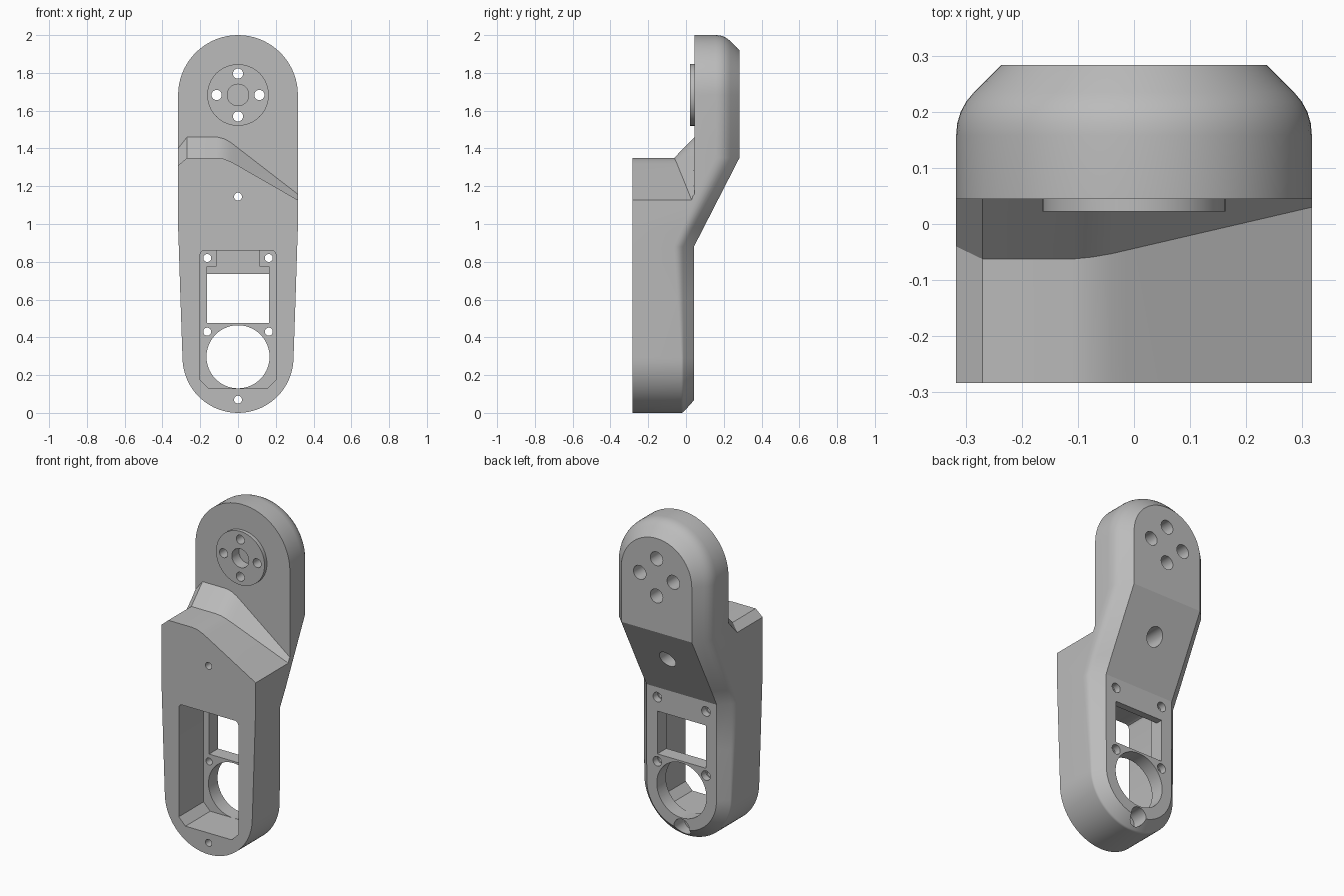
import bpy, bmesh
from math import sin, cos, pi

if "Cube" in bpy.data.objects:
    bpy.data.objects.remove(bpy.data.objects["Cube"])

grey = bpy.data.materials.new("plain grey")
grey.use_nodes = True
colour = (0.5, 0.5, 0.5, 1)
grey.diffuse_color = colour
grey.node_tree.nodes["Principled BSDF"].inputs["Base Color"].default_value = colour

FRONT, PLATE = -0.283, 0.045          # front of the thick lower half, front of the upper plate
TOP_Z, TOP_R = 1.683, 0.317           # upper rounded end
LOW_Z, LOW_R = 0.294, 0.294           # lower rounded end


def make_object(name, bm):
    bmesh.ops.recalc_face_normals(bm, faces=bm.faces)
    mesh = bpy.data.meshes.new(name)
    bm.to_mesh(mesh)
    bm.free()
    mesh.materials.append(grey)
    obj = bpy.data.objects.new(name, mesh)
    bpy.context.collection.objects.link(obj)
    return obj


def loft(name, rings, cap_strips=False):
    """Skin closed rings of equal length and close both ends."""
    bm = bmesh.new()
    rows = [[bm.verts.new(p) for p in ring] for ring in rings]
    n = len(rows[0])
    for a, b in zip(rows, rows[1:]):
        for i in range(n):
            j = (i + 1) % n
            bm.faces.new((a[i], a[j], b[j], b[i]))
    bm.faces.new(rows[0])
    last = rows[-1]
    if cap_strips:                    # bent cap: flat strips from side to side
        for i in range(n // 2):
            quad = [last[i], last[i + 1], last[n - i - 1], last[-i]]
            bm.faces.new(list(dict.fromkeys(quad)))
    else:
        bm.faces.new(last)
    return make_object(name, bm)


def prism(name, points, y0, y1):
    return loft(name, [[(x, y, z) for x, z in points] for y in (y0, y1)])


def circle(x, z, r, n=40):
    return [(x + r * cos(2 * pi * i / n), z + r * sin(2 * pi * i / n)) for i in range(n)]


def box(x, z0, z1):
    return [(-x, z0), (x, z0), (x, z1), (-x, z1)]


def combine(target, tool, operation):
    mod = target.modifiers.new("combine", 'BOOLEAN')
    mod.operation, mod.solver, mod.object = operation, 'EXACT', tool
    bpy.context.view_layer.objects.active = target
    bpy.ops.object.modifier_apply(modifier=mod.name)
    bpy.data.objects.remove(tool)


def blend(z, z0, z1, a, b):
    t = min(1, max(0, (z - z0) / (z1 - z0)))
    return a + (b - a) * t


# Right half of the outline, bottom to top: (centre z, radius or x, angle)
STEPS = 18
half = [(LOW_Z, LOW_R, -pi / 2 * (1 - i / STEPS)) for i in range(STEPS + 1)]
half += [(0.6, 0.3045, 0), (0.88, 0.3135, 0), (0.98, TOP_R, 0), (1.35, TOP_R, 0)]
half += [(TOP_Z, TOP_R, pi / 2 * i / STEPS) for i in range(STEPS + 1)]


def outline(u=None):
    """Outline at the front, or along the rounded back chamfer for u in 0..1 (2 = inner edge)."""
    right = []
    for zc, r, a in half:
        c = blend(zc, 0.3, 0.95, 0.06, 0.08)
        t = blend(zc, 0.3, 1.35, 0.008, 0.045)
        if u is None:
            inset, drop = 0, None
        elif u == 2:
            inset, drop = c, 0
        else:
            inset = u * u * t * 0.707
            drop = c + (1 - u) ** 2 * t - u * u * t * 0.707
        x, z = (r - inset) * cos(a), zc + (r - inset) * sin(a)
        y = FRONT if drop is None else blend(z, 0.88, 1.35, 0.042, 0.283) - drop
        right.append((0 if abs(x) < 1e-6 else x, y, z))
    return right + [(-x, y, z) for x, y, z in right[-2:0:-1]]


# Cranked arm body with chamfered back
arm = loft("arm_body", [outline(u) for u in (None, 0, 0.25, 0.5, 0.75, 1, 2)], True)

# Step above the thick lower half: x, lip y, lip z, slope top z
step = [(-0.364, -0.0175, 1.27, 1.34), (-0.27, -0.0625, 1.35, 1.46),
        (-0.11, -0.0625, 1.35, 1.46), (-0.075, -0.059, 1.345, 1.452),
        (-0.04, -0.053, 1.331, 1.433), (-0.01, -0.046, 1.315, 1.41),
        (0.35, 0.0376, 1.108, 1.132)]
combine(arm, loft("step_cutter", [
    [(x, -0.6, z), (x, y, z), (x, PLATE, top), (x, PLATE, 2.4), (x, -0.6, 2.4)]
    for x, y, z, top in step]), 'DIFFERENCE')

# Raised mounting disc
combine(arm, prism("mounting_disc", circle(0, TOP_Z, 0.163, 64), 0.022, 0.08), 'UNION')

# Motor pocket, wire recess and openings
FLOOR = -0.045
w = 0.2
pocket = [(-w + 0.045, 0.13), (w - 0.045, 0.13), (w, 0.175), (w, 0.84), (w - 0.006, 0.854),
          (w - 0.02, 0.86), (0.02 - w, 0.86), (0.006 - w, 0.854), (-w, 0.84), (-w, 0.175)]
recess = [(-0.163, 0.6), (0.163, 0.6), (0.163, 0.775), (0.113, 0.775),
          (0.113, 0.859), (-0.113, 0.859), (-0.113, 0.775), (-0.163, 0.775)]
cuts = [(pocket, -0.5, FLOOR), (recess, -0.1, 0.0), (box(0.163, 0.475, 0.735), -0.1, 0.3),
        (circle(0, 0.297, 0.167, 72), -0.1, 0.3), (circle(0, TOP_Z, 0.057), -0.1, 0.09)]

# Screw holes: x, z, radius, wider radius at the back, seat depth
screws = [(0, 0.07, 0.021, 0.052, -0.06), (0, 1.145, 0.021, 0.052, 0.06)]
screws += [(s * 0.163, z, 0.021, 0.029, 0.0) for s in (-1, 1) for z in (0.43, 0.82)]
screws += [(0.113 * dx, TOP_Z + 0.113 * dz, 0.027, 0.042, 0.12)
           for dx, dz in ((1, 0), (-1, 0), (0, 1), (0, -1))]
for x, z, r, wide, seat in screws:
    cuts += [(circle(x, z, r), -0.5, 0.5), (circle(x, z, wide), seat, 0.5)]
for points, y0, y1 in cuts:
    combine(arm, prism("cutter", points, y0, y1), 'DIFFERENCE')

# Smooth round surfaces, crisp edges
bpy.ops.object.select_all(action='DESELECT')
arm.select_set(True)
bpy.context.view_layer.objects.active = arm
bpy.ops.object.shade_smooth_by_angle(angle=pi / 7)
